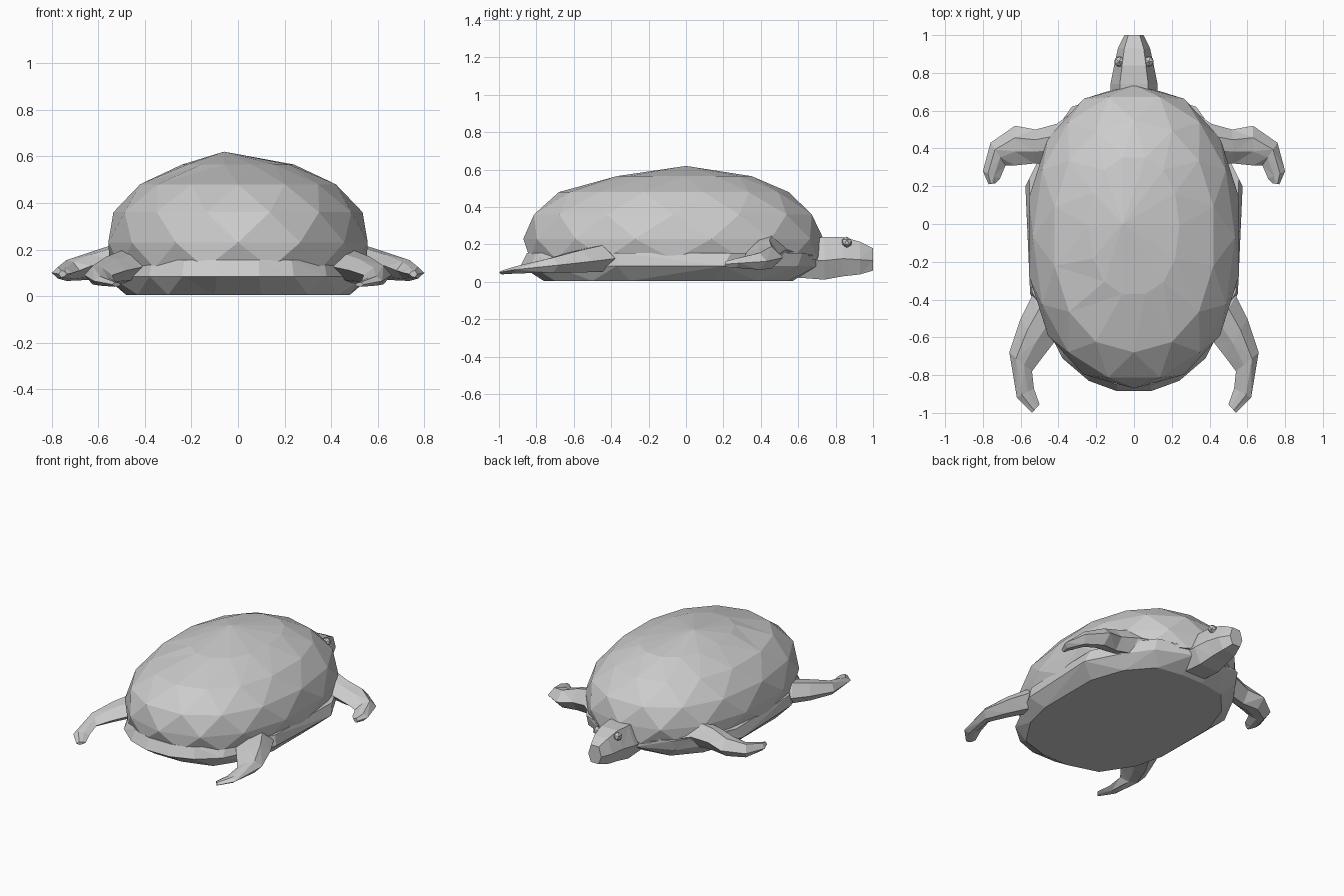
import bpy, bmesh, math
from mathutils import Vector

if "Cube" in bpy.data.objects:
    bpy.data.objects.remove(bpy.data.objects["Cube"])


def loft(name, rings, apex=None, mirror=False, tri=True):
    """Skin equal-length rings, cap the ends (optionally with an apex point)."""
    bm = bmesh.new()
    vs = [[bm.verts.new(p) for p in r] for r in rings]
    n = len(rings[0])
    for a, b in zip(vs, vs[1:]):
        for i in range(n):
            j = (i + 1) % n
            bm.faces.new((a[i], a[j], b[j], b[i]))
    bm.faces.new(vs[0][::-1])
    if apex:
        top = bm.verts.new(apex)
        for i in range(n):
            bm.faces.new((vs[-1][i], vs[-1][(i + 1) % n], top))
    else:
        bm.faces.new(vs[-1])
    if tri:
        quads = [f for f in bm.faces if len(f.verts) == 4]
        bmesh.ops.triangulate(bm, faces=quads)
    bmesh.ops.recalc_face_normals(bm, faces=bm.faces)
    me = bpy.data.meshes.new(name)
    bm.to_mesh(me)
    bm.free()
    ob = bpy.data.objects.new(name, me)
    bpy.context.collection.objects.link(ob)
    if mirror:
        ob.modifiers.new("mirror", 'MIRROR')
    return ob


def oval(half_x, y0, y1, z, n, phase=0.0, power=2.2):
    """Superelliptic ring between y0 and y1."""
    pts = []
    for i in range(n):
        t = 2 * math.pi * (i + phase) / n
        c, s = math.cos(t), math.sin(t)
        x = math.copysign(abs(c) ** (2 / power), c) * half_x
        y = math.copysign(abs(s) ** (2 / power), s) * (y1 - y0) / 2 + (y0 + y1) / 2
        pts.append((x, y, z))
    return pts


# Domed shell, facets staggered ring by ring
levels = [(0.55, -0.85, 0.72, 0.12), (0.57, -0.87, 0.735, 0.23),
          (0.535, -0.83, 0.69, 0.36), (0.43, -0.68, 0.55, 0.48),
          (0.24, -0.38, 0.36, 0.565)]
loft("shell", [oval(*lv, 14, 0.5 * k) for k, lv in enumerate(levels)],
     apex=(-0.06, 0.0, 0.62))

# Belly plate: half outlines mirrored into rings
def both_sides(half, z):
    pts = [(x, y, z) for x, y in half]
    return pts + [(-x, y, z) for x, y in reversed(half)]

lower = [(0.10, -0.76), (0.30, -0.70), (0.43, -0.50), (0.48, -0.30),
         (0.48, 0.15), (0.40, 0.38), (0.26, 0.54), (0.08, 0.57)]
rim = [(0.09, -0.885), (0.24, -0.83), (0.38, -0.71), (0.55, -0.37),
       (0.575, 0.20), (0.46, 0.42), (0.33, 0.60), (0.10, 0.70)]
upper = [(0.09, -0.85), (0.23, -0.80), (0.37, -0.66), (0.54, -0.36),
         (0.555, 0.24), (0.45, 0.45), (0.33, 0.62), (0.10, 0.70)]
loft("belly_plate", [both_sides(lower, 0.005), both_sides(rim, 0.085),
                     both_sides(upper, 0.155)])


# Flippers: sections given by two edge points, middle height and thickness
def flipper(name, sections):
    rings = []
    for ax, ay, bx, by, z, h in sections:
        a, b = Vector((ax, ay, z)), Vector((bx, by, z))
        up = Vector((0, 0, h / 2))
        rings.append([a, a.lerp(b, 0.3) + up, a.lerp(b, 0.65) + up * 0.8, b,
                      a.lerp(b, 0.65) - up * 0.8, a.lerp(b, 0.3) - up])
    return loft(name, rings, mirror=True)

flipper("front_flippers", [
    (0.20, 0.68, 0.20, 0.38, 0.14, 0.12),
    (0.41, 0.53, 0.42, 0.32, 0.17, 0.17),
    (0.52, 0.50, 0.53, 0.32, 0.15, 0.15),
    (0.63, 0.52, 0.63, 0.31, 0.13, 0.12),
    (0.76, 0.43, 0.68, 0.31, 0.11, 0.09),
    (0.80, 0.28, 0.71, 0.24, 0.10, 0.05),
    (0.77, 0.21, 0.735, 0.215, 0.095, 0.03)])
flipper("rear_flippers", [
    (0.38, -0.30, 0.30, -0.58, 0.13, 0.14),
    (0.54, -0.38, 0.41, -0.61, 0.125, 0.14),
    (0.60, -0.50, 0.48, -0.70, 0.11, 0.12),
    (0.66, -0.68, 0.54, -0.78, 0.09, 0.08),
    (0.62, -0.92, 0.53, -0.87, 0.065, 0.04),
    (0.54, -1.00, 0.50, -0.955, 0.05, 0.02)])


# Head and neck: hexagonal sections along y
def head_ring(y, w, z0, z1):
    m = z0 + (z1 - z0) * 0.45
    return [(w, y, m), (w * 0.6, y, z1), (-w * 0.6, y, z1),
            (-w, y, m), (-w * 0.6, y, z0), (w * 0.6, y, z0)]

loft("head", [head_ring(*s) for s in
              [(0.50, 0.13, 0.03, 0.22), (0.74, 0.125, 0.012, 0.24),
               (0.84, 0.105, 0.03, 0.24), (0.93, 0.085, 0.04, 0.215),
               (1.00, 0.05, 0.06, 0.18)]])

# Eyes
for side, x in (("left", -0.078), ("right", 0.078)):
    bpy.ops.mesh.primitive_ico_sphere_add(subdivisions=1, radius=0.03,
                                          location=(x, 0.86, 0.212))
    bpy.context.object.name = side + "_eye"
